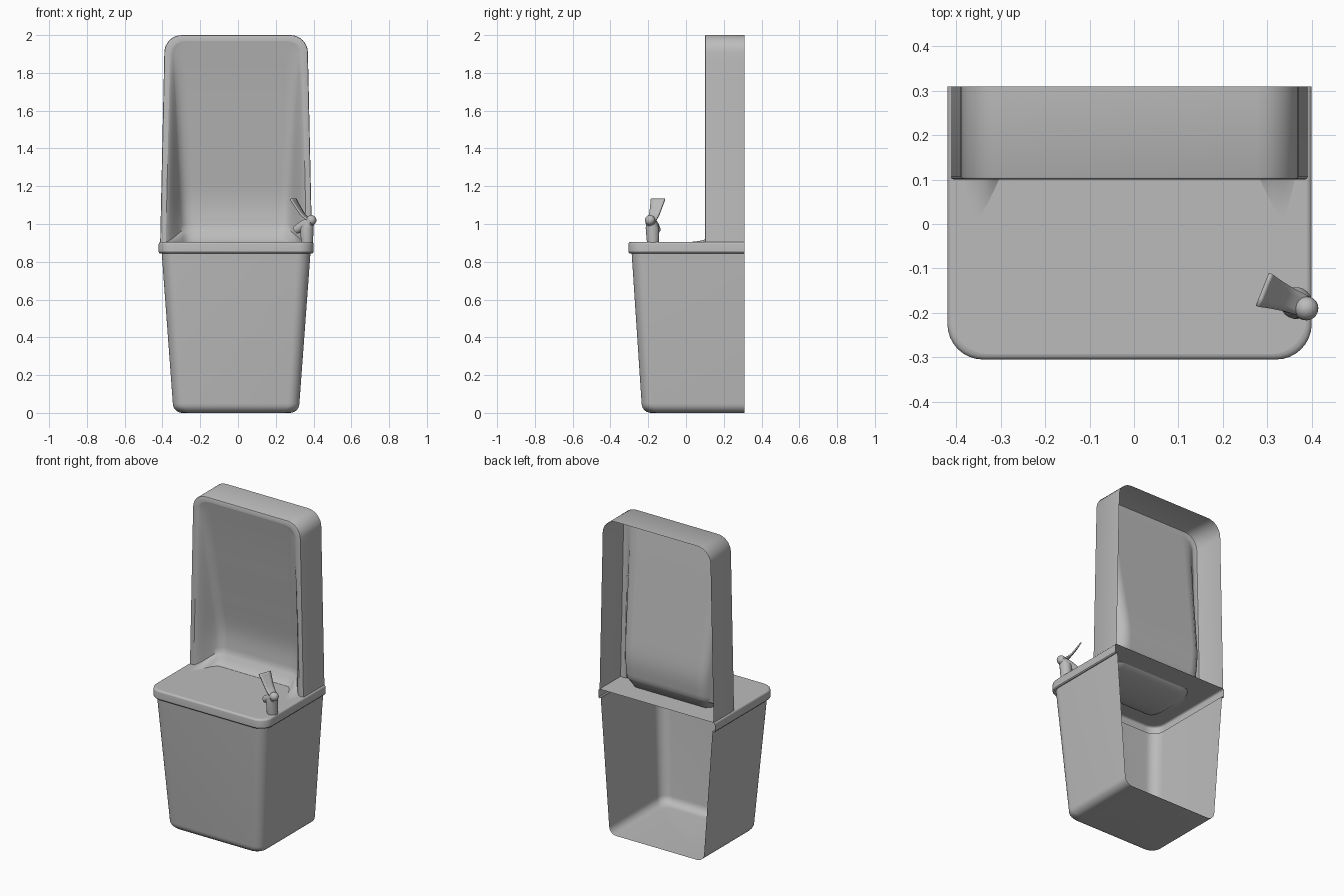
import bpy, bmesh, math
from mathutils import Vector

if "Cube" in bpy.data.objects:
    bpy.data.objects.remove(bpy.data.objects["Cube"])

CX, BACK, ALCOVE_Y, DECK_Z = -0.01, 0.31, 0.10, 0.905

steel = bpy.data.materials.new("brushed grey")
steel.use_nodes = True
grey = (0.5, 0.5, 0.5, 1)
steel.diffuse_color = grey
steel.node_tree.nodes["Principled BSDF"].inputs["Base Color"].default_value = grey


def finish(name, bm, angle=35):
    bmesh.ops.remove_doubles(bm, verts=bm.verts, dist=0.0003)
    bmesh.ops.recalc_face_normals(bm, faces=bm.faces)
    mesh = bpy.data.meshes.new(name)
    bm.to_mesh(mesh)
    bm.free()
    mesh.materials.append(steel)
    obj = bpy.data.objects.new(name, mesh)
    bpy.context.collection.objects.link(obj)
    bpy.ops.object.select_all(action="DESELECT")
    obj.select_set(True)
    bpy.context.view_layer.objects.active = obj
    bpy.ops.object.shade_smooth_by_angle(angle=math.radians(angle))
    return obj


def loft(bm, rows):
    grid = [[bm.verts.new(p) for p in row] for row in rows]
    for a, b in zip(grid, grid[1:]):
        for i in range(len(a) - 1):
            bm.faces.new((a[i], a[i + 1], b[i + 1], b[i]))
    return grid


def lerp(a, b, t):
    return a + (b - a) * t


def sample(keys, t):
    """Smooth curve through evenly spaced key points."""
    n = len(keys) - 1
    i = min(int(t * n), n - 1)
    f = t * n - i
    p = [Vector(keys[max(0, min(n, i + k))]) for k in (-1, 0, 1, 2)]
    return 0.5 * (2 * p[1] + (p[2] - p[0]) * f
                  + (2 * p[0] - 5 * p[1] + 4 * p[2] - p[3]) * f * f
                  + (3 * p[1] - p[0] - 3 * p[2] + p[3]) * f ** 3)


def u_ring(hw, front, r, z, steps=8):
    """Plan outline open at the back, with two rounded front corners."""
    half = [(hw, BACK)]
    for i in range(steps + 1):
        a = math.pi / 2 * i / steps
        half.append((hw - r + r * math.cos(a), front + r - r * math.sin(a)))
    pts = half + [(-x, y) for x, y in reversed(half)]
    return [Vector((CX + x, y, z)) for x, y in pts]


def arch(inset, steps=8):
    """Half outline of the upper housing, from the top down to the deck."""
    top, r = 2 - inset, 0.09 - inset * 0.6
    def width(z):
        return lerp(0.402, 0.378, (z - DECK_Z) / 1.095) - inset
    pts = []
    for i in range(steps + 1):
        a = math.pi / 2 * i / steps
        z = top - r + r * math.cos(a)
        pts.append((width(z) - r + r * math.sin(a), z))
    low = pts[-1][1]
    for i in range(1, 19):
        z = lerp(low, DECK_Z, i / 18)
        pts.append((width(z), z))
    return pts


def arch_ring(inset, y):
    half = arch(inset)
    return ([Vector((CX - x, y, z)) for x, z in reversed(half)]
            + [Vector((CX + x, y, z)) for x, z in half])


# Lower cabinet, a tapered shell open at the back
bm = bmesh.new()
rings = []
for i in range(7):
    a = math.pi / 2 * i / 6
    d = 0.05 * (1 - math.sin(a))
    rings.append(u_ring(0.335 - d, -0.235 + d, 0.06, 0.05 * (1 - math.cos(a))))
rings.append(u_ring(0.394, -0.288, 0.07, 0.85))
grid = loft(bm, rings)
bm.faces.new(grid[0])
finish("cabinet", bm)

# Rolled lip around the deck
bm = bmesh.new()
lip = [u_ring(0.394, -0.288, 0.07, 0.85), u_ring(0.405, -0.300, 0.075, 0.845),
       u_ring(0.41, -0.305, 0.08, 0.851)]
for i in range(5):
    a = math.pi / 2 * i / 4
    d = 0.012 * (1 - math.cos(a))
    lip.append(u_ring(0.41 - d, -0.305 + d, 0.08, DECK_Z - 0.012 * (1 - math.sin(a))))
loft(bm, lip)
finish("deck_lip", bm)

# Upper housing wall with its rounded front flange
bm = bmesh.new()
rows = [arch_ring(0, BACK), arch_ring(0, ALCOVE_Y + 0.006), arch_ring(0.002, ALCOVE_Y + 0.002),
        arch_ring(0.006, ALCOVE_Y), arch_ring(0.03, ALCOVE_Y)]
loft(bm, rows)
finish("upper_housing", bm)

# Scoop: alcove that deepens downward and sweeps forward into the basin
upper = arch(0.03)
edges = [(hw, ALCOVE_Y, z) for hw, z in upper]
DECK_ROWS, CORNER = 20, 0.06
for i in range(1, DECK_ROWS + 1):
    y = ALCOVE_Y - 0.30 * math.sin(math.pi / 2 * i / DECK_ROWS)
    hw = lerp(0.372, 0.31, min(1, (ALCOVE_Y - y) / 0.24))
    k = max(0, (-0.2 + CORNER - y) / CORNER)
    hw -= CORNER * (1 - math.sqrt(max(0, 1 - k * k)))
    edges.append((hw, y, DECK_Z))
wall_keys = [(0.10, 1.97), (0.137, 1.76), (0.172, 1.54), (0.207, 1.32), (0.235, 1.12), (0.225, 0.98)]
floor_keys = [(0.225, 0.98), (0.17, 0.905), (0.06, 0.872), (-0.06, 0.862), (-0.15, 0.872), (-0.20, DECK_Z)]
n_up = len(upper)
rows = []
for i, (hw, ye, ze) in enumerate(edges):
    if i < n_up:
        c = sample(wall_keys, (1.97 - ze) / (1.97 - DECK_Z))
        inner = lerp(0.335, 0.275, (1.97 - ze) / 1.065)
    else:
        c = sample(floor_keys, (i - n_up + 1) / DECK_ROWS)
        inner = 0.27
    inner = min(inner, hw - 0.02)
    row = []
    for j in range(-22, 23):
        s = abs(j) / 22
        x = lerp(0, inner, s / 0.45) if s < 0.45 else lerp(inner, hw, (s - 0.45) / 0.55)
        t = min(1, (hw - x) / (hw - inner + 0.02))
        f = t * t * (3 - 2 * t) * 0.6 + t * 0.4
        row.append(Vector((CX + math.copysign(x, j), lerp(ye, c.x, f), lerp(ze, c.y, f))))
    rows.append(row)
bm = bmesh.new()
loft(bm, rows)
finish("alcove_and_basin", bm, 45)

# Flat deck between the lip and the scoop
bm = bmesh.new()
shelf = [(CX + hw, y) for hw, y, z in edges[n_up - 1:]]
inside = [(CX + 0.402, BACK), (CX + 0.402, ALCOVE_Y)] + shelf
inside += [(2 * CX - x, y) for x, y in reversed(inside)]
outline = [(p.x, p.y) for p in lip[-1]]
loop = outline + list(reversed(inside))
bm.faces.new([bm.verts.new((x, y, DECK_Z)) for x, y in loop])
bmesh.ops.triangulate(bm, faces=bm.faces)
finish("deck", bm)


def tube(name, stations, sides=20):
    """Capped round body along (point, radius) stations."""
    axis = (Vector(stations[-1][0]) - Vector(stations[0][0])).normalized()
    u = axis.orthogonal().normalized()
    v = axis.cross(u)
    ring = [2 * math.pi * k / sides for k in range(sides + 1)]
    bm = bmesh.new()
    grid = loft(bm, [[Vector(p) + r * (u * math.cos(a) + v * math.sin(a)) for a in ring]
                     for p, r in stations])
    bm.faces.new(grid[0][:-1])
    bm.faces.new(grid[-1][:-1])
    finish(name, bm)


# Bubbler: stalk, slanted nozzle and round knob
tube("bubbler_stalk", [((0.365, -0.175, 0.90), 0.032), ((0.365, -0.178, 0.98), 0.036),
                       ((0.375, -0.185, 1.01), 0.026)])
tube("bubbler_nozzle", [((0.305, -0.155, 0.968), 0.022), ((0.345, -0.17, 0.99), 0.028),
                        ((0.388, -0.19, 1.015), 0.027)])
bm = bmesh.new()
bmesh.ops.create_uvsphere(bm, u_segments=20, v_segments=12, radius=0.027)
bmesh.ops.translate(bm, verts=bm.verts, vec=(0.388, -0.19, 1.02))
finish("bubbler_knob", bm)

# Curved lever that flares toward its tip
direction, side = Vector((-0.93, 0.37, 0)), Vector((0.37, 0.93, 0))
profile = [(0.0, 1.015, 0.024), (0.04, 1.045, 0.028), (0.07, 1.085, 0.033), (0.1, 1.132, 0.04)]
bm = bmesh.new()
rows = []
for i in range(13):
    s, z, w = sample(profile, i / 12)
    mid = Vector((0.385, -0.185, z)) + direction * s
    rows.append([mid + side * w * k for k in (-1, -0.5, 0, 0.5, 1)])
loft(bm, rows)
lever = finish("bubbler_lever", bm)
solid = lever.modifiers.new("thickness", "SOLIDIFY")
solid.thickness = 0.008
solid.offset = 0
